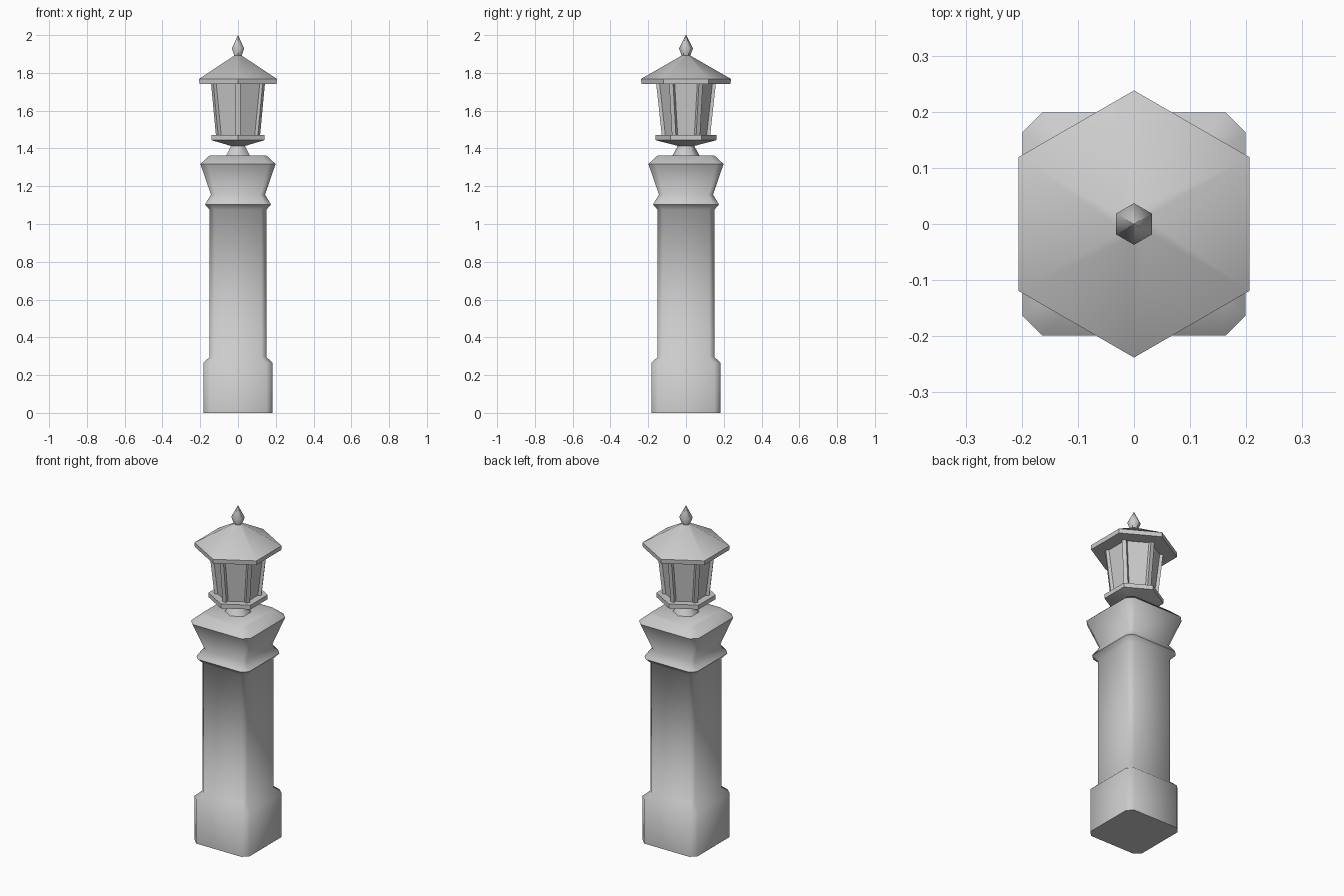
import bpy, bmesh
from math import pi, sin, cos, radians
from mathutils import Vector

if "Cube" in bpy.data.objects:
    bpy.data.objects.remove(bpy.data.objects["Cube"])

stone = bpy.data.materials.new("light_grey")
stone.use_nodes = True
grey = (0.6, 0.6, 0.6, 1)
stone.diffuse_color = grey
stone.node_tree.nodes["Principled BSDF"].inputs["Base Color"].default_value = grey


def hexagon(r):
    """Six corners, two of them on the y axis."""
    return [(r * cos(pi / 2 + i * pi / 3), r * sin(pi / 2 + i * pi / 3)) for i in range(6)]


def chamfered_square(h):
    """Square of half width h with its corners cut."""
    c = h * 0.82
    return [(h, -c), (h, c), (c, h), (-c, h), (-h, c), (-h, -c), (-c, -h), (c, -h)]


def loft(name, section, profile):
    """Stack sections of the given (size, height) steps and cap both ends."""
    bm = bmesh.new()
    rings = [[bm.verts.new((x, y, z)) for x, y in section(size)] for size, z in profile]
    n = len(rings[0])
    for low, high in zip(rings, rings[1:]):
        for i in range(n):
            j = (i + 1) % n
            bm.faces.new((low[i], low[j], high[j], high[i]))
    bm.faces.new(rings[0][::-1])
    bm.faces.new(rings[-1])
    return finish(name, bm)


def finish(name, bm):
    bmesh.ops.recalc_face_normals(bm, faces=bm.faces)
    mesh = bpy.data.meshes.new(name)
    bm.to_mesh(mesh)
    bm.free()
    mesh.materials.append(stone)
    obj = bpy.data.objects.new(name, mesh)
    bpy.context.collection.objects.link(obj)
    bpy.ops.object.select_all(action='DESELECT')
    obj.select_set(True)
    bpy.context.view_layer.objects.active = obj
    bpy.ops.object.shade_smooth_by_angle(angle=radians(55))
    return obj


# Pillar with plinth, collar and flared cap
loft("pillar", chamfered_square, [
    (0.183, 0), (0.183, 0.265), (0.15, 0.296), (0.15, 1.075),
    (0.175, 1.104), (0.143, 1.155), (0.199, 1.318), (0.15, 1.363)])

# Lantern foot and tray
loft("lantern_stem", hexagon, [(0.073, 1.36), (0.042, 1.415)])
loft("lantern_tray", hexagon, [(0.042, 1.413), (0.162, 1.444), (0.162, 1.47)])

# Tapered lantern panes
loft("lantern_panes", hexagon, [(0.116, 1.468), (0.147, 1.745)])

# Slanted posts along the six corners
bm = bmesh.new()
for i in range(6):
    a = pi / 2 + i * pi / 3
    out, side = Vector((cos(a), sin(a), 0)), Vector((-sin(a), cos(a), 0))
    rings = []
    for r, z in ((0.128, 1.468), (0.158, 1.745)):
        rings.append([bm.verts.new(out * (r - d) + side * s + Vector((0, 0, z)))
                      for d, s in ((0, -0.012), (0, 0.012), (0.028, 0.012), (0.028, -0.012))])
    low, high = rings
    for k in range(4):
        m = (k + 1) % 4
        bm.faces.new((low[k], low[m], high[m], high[k]))
    bm.faces.new(low[::-1])
    bm.faces.new(high)
finish("lantern_posts", bm)

# Roof and finial
loft("lantern_roof", hexagon, [(0.236, 1.742), (0.238, 1.768), (0.022, 1.892)])
loft("finial", hexagon, [(0.02, 1.885), (0.037, 1.93), (0.001, 2.0)])
